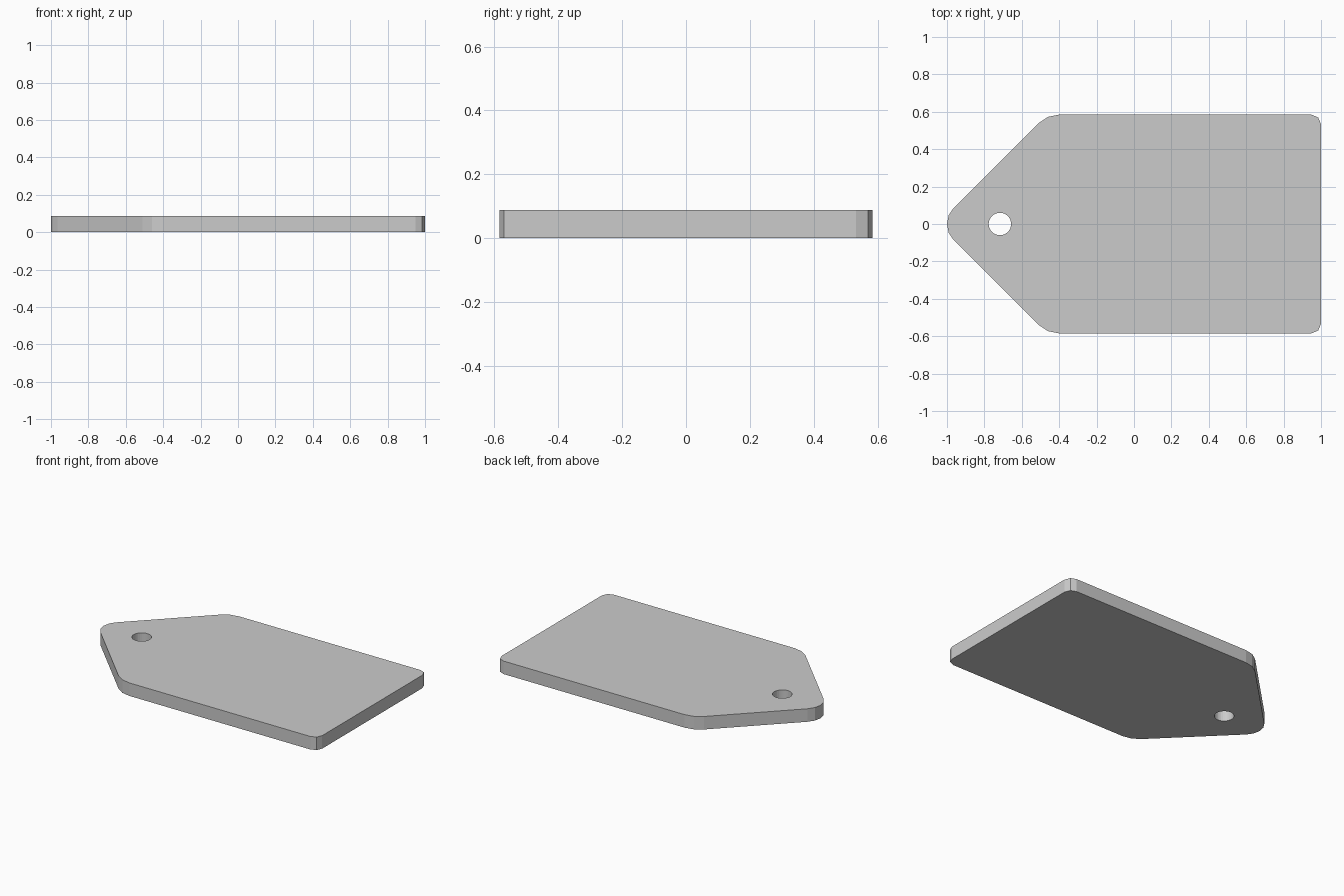
import bpy, bmesh
from math import cos, sin, pi, tau, tan
from mathutils import Vector

if "Cube" in bpy.data.objects:
    bpy.data.objects.remove(bpy.data.objects["Cube"])

THICK = 0.0875


def fillet(points, radii, segs):
    """Round every corner of a counter-clockwise polygon."""
    out = []
    n = len(points)
    for i, (p, r, s) in enumerate(zip(points, radii, segs)):
        p = Vector(p)
        a = (Vector(points[i - 1]) - p).normalized()
        b = (Vector(points[(i + 1) % n]) - p).normalized()
        half = a.angle(b) / 2
        centre = p + (a + b).normalized() * r / sin(half)
        start = p + a * r / tan(half) - centre
        turn = pi - 2 * half
        for k in range(s + 1):
            t = turn * k / s
            out.append(centre + Vector((start.x * cos(t) - start.y * sin(t),
                                        start.x * sin(t) + start.y * cos(t))))
    return out


def add_loop(bm, pts):
    vs = [bm.verts.new((p[0], p[1], 0)) for p in pts]
    return [bm.edges.new((v, vs[(i + 1) % len(vs)])) for i, v in enumerate(vs)]


# Tag outline: pointed end at -x, square end at +x
W = 0.585
corners = [(-1.05, 0), (-0.465, -W), (1, -W), (1, W), (-0.465, W)]
outline = fillet(corners, [0.12, 0.16, 0.052, 0.052, 0.16], [4, 2, 2, 2, 2])

# String hole near the point
hole = [(-0.717 + 0.06 * cos(tau * k / 32), 0.06 * sin(tau * k / 32)) for k in range(32)]

# Fill the profile and extrude it upwards
bm = bmesh.new()
edges = add_loop(bm, outline) + add_loop(bm, hole)
bmesh.ops.triangle_fill(bm, edges=edges, use_beauty=True)
ext = bmesh.ops.extrude_face_region(bm, geom=bm.faces[:], use_keep_orig=True)
top = [g for g in ext["geom"] if isinstance(g, bmesh.types.BMVert)]
bmesh.ops.translate(bm, verts=top, vec=(0, 0, THICK))
bmesh.ops.recalc_face_normals(bm, faces=bm.faces[:])

mesh = bpy.data.meshes.new("tag_plate")
bm.to_mesh(mesh)
bm.free()
tag = bpy.data.objects.new("tag_plate", mesh)
bpy.context.collection.objects.link(tag)
